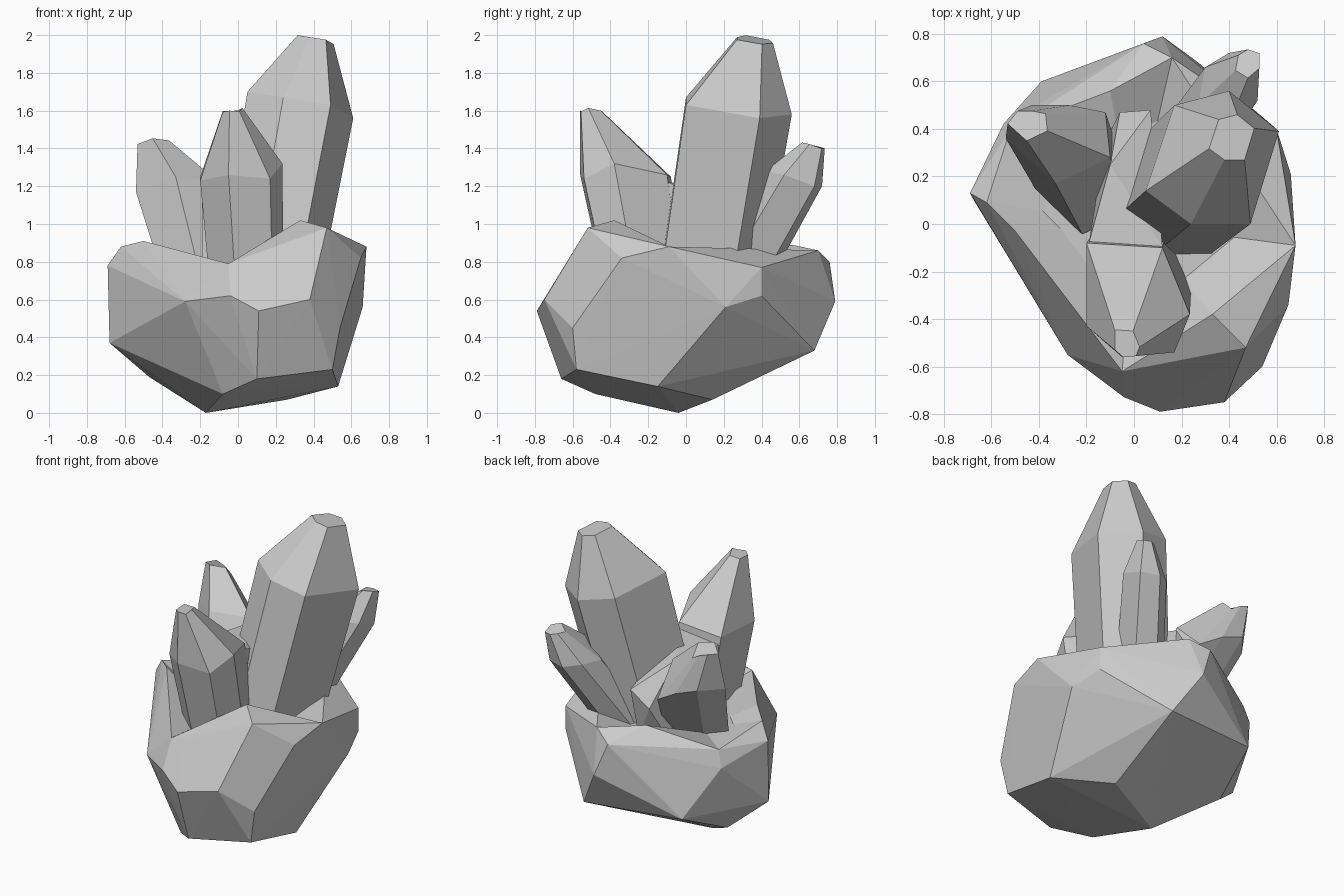
import bpy, bmesh
from mathutils import Vector

if "Cube" in bpy.data.objects:
    bpy.data.objects.remove(bpy.data.objects["Cube"])


def finish(bm, name):
    bmesh.ops.recalc_face_normals(bm, faces=bm.faces[:])
    me = bpy.data.meshes.new(name)
    bm.to_mesh(me)
    bm.free()
    ob = bpy.data.objects.new(name, me)
    bpy.context.collection.objects.link(ob)
    return ob


def hull(bm, points):
    """Convex hull; returns the vertices and drops points left inside."""
    verts = [bm.verts.new(p) for p in points]
    bmesh.ops.convex_hull(bm, input=verts)
    loose = [v for v in bm.verts if not v.link_faces]
    verts = [v for v in verts if v not in loose]
    bmesh.ops.delete(bm, geom=loose, context='VERTS')
    return verts


# Rock base: faceted boulder with a hollow in the top
BODY = [(.11, -.79, .54), (-.04, -.73, .62), (-.28, -.55, .59), (.38, -.75, .6),
        (.54, -.6, .45), (.5, -.58, .23), (.53, -.15, .14), (.1, -.66, .18),
        (-.08, -.48, .1), (-.17, -.04, 0), (.26, .14, .07), (-.47, .24, .19),
        (-.68, .11, .37), (-.69, .13, .78), (-.55, .42, .67), (-.39, .6, .36),
        (.27, .68, .33), (.12, .79, .59), (.04, .76, .8), (.6, .4, .62),
        (.66, .21, .56), (.65, -.34, .82)]
RIM = [(-.62, .09, .88), (-.5, -.03, .91), (-.05, -.62, .79), (.04, -.62, .8),
       (.33, -.38, 1.02), (.47, -.52, .98), (.68, -.09, .88), (.6, .4, .77),
       (.16, .7, .86), (-.1, .56, .89), (-.52, .4, .78)]
bm = bmesh.new()
hull(bm, BODY + RIM)
rim = {v for v in bm.verts if min((v.co - Vector(p)).length for p in RIM) < 1e-4}
top = [f for f in bm.faces if f.normal.z > .3 and all(v in rim for v in f.verts)
       and f.calc_center_median().xy.length < .56]
bmesh.ops.delete(bm, geom=top, context='FACES')
# inner walls run down to a smaller ring, then the floor closes it
edges = [e for e in bm.edges if e.is_boundary]
ext = bmesh.ops.extrude_edge_only(bm, edges=edges)['geom']
for v in [g for g in ext if isinstance(g, bmesh.types.BMVert)]:
    v.co = Vector((v.co.x * .62, v.co.y * .62, .78))
bmesh.ops.holes_fill(bm, edges=[e for e in bm.edges if e.is_boundary], sides=0)
finish(bm, "rock_base")

# Chunk that joins the crystals in the middle
bm = bmesh.new()
hull(bm, [(.07, .48, 1.05), (-.06, .47, .95), (-.1, .25, 1.2), (-.19, -.08, 1.2),
          (.12, -.1, 1.22), (.12, -.1, .72), (-.19, -.08, .72), (-.12, .35, .72),
          (.05, .42, .72)])
finish(bm, "crystal_joint")


def crystal(name, shoulder, base, base_scale, tip, tip_scale):
    """Six-sided crystal: the shoulder outline is rescaled to make the foot and blunt tip."""
    bm = bmesh.new()
    pts = [Vector(p) for p in shoulder]
    mid = sum(pts, Vector()) / len(pts)
    loops = [[bm.verts.new(Vector(c) + (p - mid) * s) for p in pts]
             for c, s in ((base, base_scale), (mid, 1), (tip, tip_scale))]
    n = len(pts)
    for lo, hi in zip(loops, loops[1:]):
        for i in range(n):
            j = (i + 1) % n
            bm.faces.new((lo[i], lo[j], hi[j], hi[i]))
    bm.faces.new(loops[0][::-1])
    bm.faces.new(loops[-1])
    return finish(bm, name)


# Crystals
crystal("tall_crystal",
        [(.05, .14, 1.7), (.24, 0, 1.67), (.49, 0, 1.63),
         (.61, .39, 1.56), (.4, .56, 1.58), (.17, .5, 1.63)],
        (.16, .12, .72), .95, (.41, .36, 1.975), .34)
crystal("front_crystal",
        [(-.2, -.08, 1.25), (.12, -.1, 1.26), (.235, -.38, 1.32),
         (.17, -.54, 1.24), (-.05, -.56, 1.26), (-.2, -.43, 1.23)],
        (.04, -.25, .72), .9, (-.03, -.51, 1.6), .24)
crystal("left_crystal",
        [(-.54, .36, 1.17), (-.43, .5, 1.18), (-.27, .5, 1.12),
         (-.12, .47, 1.03), (-.1, .28, 1.22), (-.33, .17, 1.25)],
        (-.19, .14, .72), .87, (-.44, .43, 1.42), .38)
crystal("back_crystal",
        [(.52, .52, 1.26), (.52, .68, 1.2), (.4, .72, 1.2),
         (.3, .66, 1.22), (.27, .5, 1.2), (.4, .42, 1.28)],
        (.2, .29, .72), 1.1, (.48, .68, 1.41), .4)
